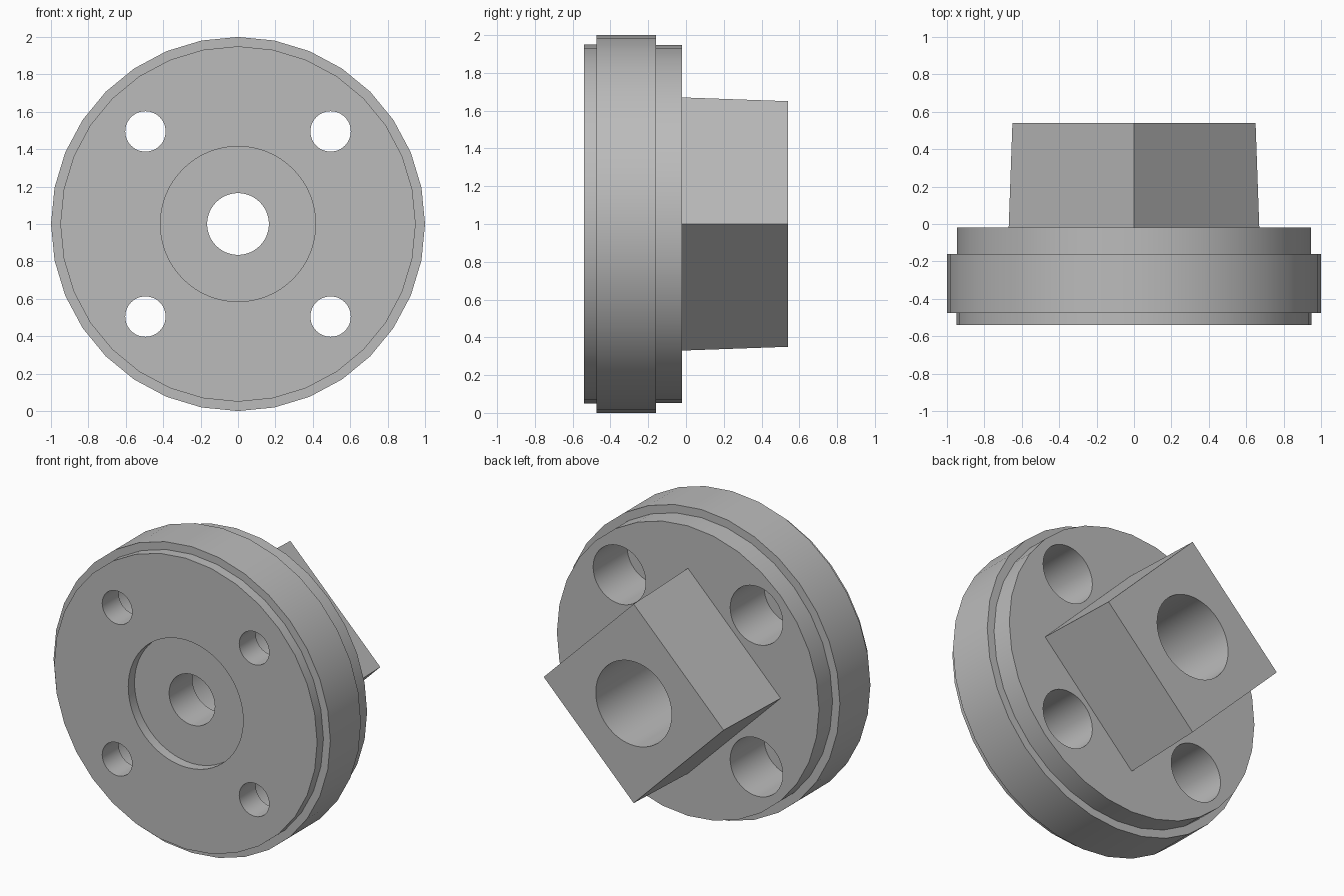
import bpy, bmesh, math

cube = bpy.data.objects.get("Cube")
if cube:
    bpy.data.objects.remove(cube, do_unlink=True)

metal = bpy.data.materials.new("plain grey metal")
metal.use_nodes = True
GREY = (0.5, 0.5, 0.5, 1)
metal.diffuse_color = GREY
metal.node_tree.nodes["Principled BSDF"].inputs["Base Color"].default_value = GREY

CENTRE_Z = 1.0


def turned(name, profile, sides, x=0.0, z=CENTRE_Z):
    """Solid of revolution about the y axis from (radius, y) points, capped."""
    bm = bmesh.new()
    rings = []
    for r, y in profile:
        ring = []
        for i in range(sides):
            a = math.tau * i / sides
            ring.append(bm.verts.new((x + r * math.cos(a), y, z + r * math.sin(a))))
        rings.append(ring)
    for a, b in zip(rings, rings[1:]):
        for i in range(sides):
            j = (i + 1) % sides
            bm.faces.new((a[i], a[j], b[j], b[i]))
    bm.faces.new(rings[0])
    bm.faces.new(rings[-1])
    bmesh.ops.recalc_face_normals(bm, faces=bm.faces)
    mesh = bpy.data.meshes.new(name)
    bm.to_mesh(mesh)
    bm.free()
    mesh.materials.append(metal)
    obj = bpy.data.objects.new(name, mesh)
    bpy.context.collection.objects.link(obj)
    return obj


def combine(target, tool, operation):
    """Apply a boolean and discard the tool."""
    mod = target.modifiers.new(operation.lower(), "BOOLEAN")
    mod.operation = operation
    mod.solver = "EXACT"
    mod.object = tool
    bpy.context.view_layer.objects.active = target
    bpy.ops.object.modifier_apply(modifier=mod.name)
    bpy.data.objects.remove(tool, do_unlink=True)


# Stepped round flange
hub = turned("flanged_hub", [(0.95, -0.54), (0.95, -0.475), (1.0, -0.475),
                             (1.0, -0.16), (0.947, -0.16), (0.947, -0.02)], 32)

# Tapered square boss standing on a corner, slightly sunk for the union
boss = turned("square_boss", [(0.673, -0.1), (0.67, -0.02), (0.65, 0.54)], 4)
combine(hub, boss, "UNION")

# Shallow front recess and stepped centre bore
bore = turned("centre_bore_cutter", [(0.415, -0.7), (0.415, -0.475), (0.165, -0.475),
                                     (0.165, -0.235), (0.274, -0.235), (0.274, 0.7)], 64)
combine(hub, bore, "DIFFERENCE")

# Four bolt holes, counterbored from the back
for sx in (-1, 1):
    for sz in (-1, 1):
        hole = turned("bolt_hole_cutter", [(0.108, -0.7), (0.108, -0.37),
                                           (0.19, -0.37), (0.19, 0.1)], 48,
                      sx * 0.495, CENTRE_Z + sz * 0.495)
        combine(hub, hole, "DIFFERENCE")

# Smooth round walls, crisp edges
bpy.ops.object.select_all(action="DESELECT")
hub.select_set(True)
bpy.context.view_layer.objects.active = hub
bpy.ops.object.shade_smooth_by_angle(angle=math.radians(30))
